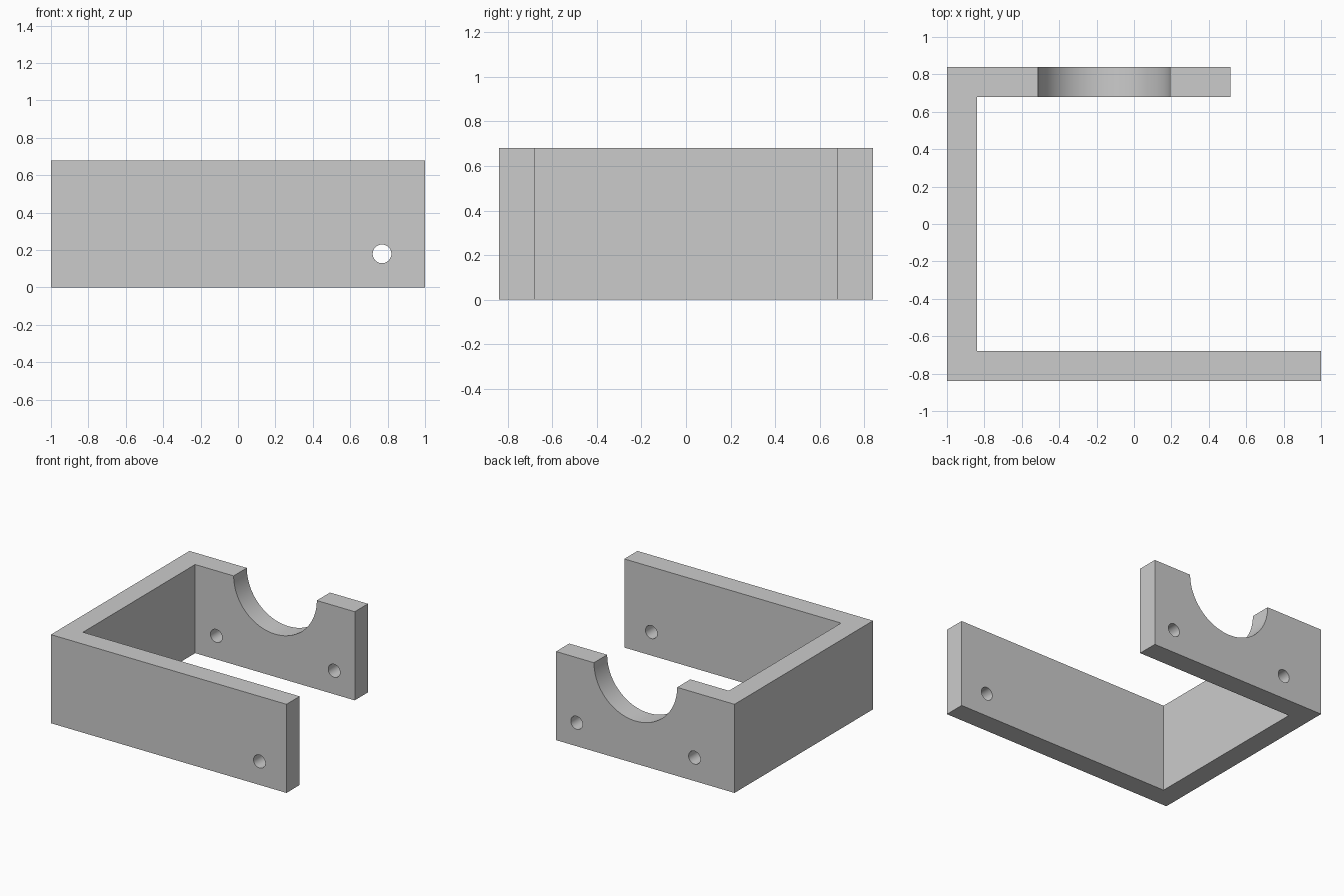
import bpy
import bmesh
from math import radians, pi
from mathutils import Matrix

cube = bpy.data.objects.get("Cube")
if cube:
    bpy.data.objects.remove(cube, do_unlink=True)

HEIGHT, WALL, HALF_DEPTH = 0.68, 0.16, 0.84
BACK_END = 0.515
NOTCH_X, NOTCH_R = -0.16, 0.353
HOLE_Z, HOLE_R = 0.18, 0.05

grey = bpy.data.materials.new("plain grey")
grey.use_nodes = True
colour = (0.6, 0.6, 0.6, 1)
grey.diffuse_color = colour
grey.node_tree.nodes["Principled BSDF"].inputs["Base Color"].default_value = colour


def add_object(name, bm):
    bmesh.ops.recalc_face_normals(bm, faces=bm.faces)
    mesh = bpy.data.meshes.new(name)
    bm.to_mesh(mesh)
    bm.free()
    mesh.materials.append(grey)
    obj = bpy.data.objects.new(name, mesh)
    bpy.context.collection.objects.link(obj)
    return obj


def bore(target, name, x, y, z, radius, sides):
    """Cut a round bore along y through one wall."""
    bm = bmesh.new()
    place = Matrix.Translation((x, y, z)) @ Matrix.Rotation(pi / 2, 4, "X")
    bmesh.ops.create_cone(bm, cap_ends=True, segments=sides, radius1=radius,
                          radius2=radius, depth=WALL * 2, matrix=place)
    cutter = add_object(name, bm)
    cutter.hide_render = True
    cutter.hide_set(True)
    cut = target.modifiers.new(name, "BOOLEAN")
    cut.operation = "DIFFERENCE"
    cut.solver = "EXACT"
    cut.object = cutter
    return cutter


# Three-walled bracket, extruded from its plan outline
inner = HALF_DEPTH - WALL
outline = [(-1, -HALF_DEPTH), (1, -HALF_DEPTH), (1, -inner), (WALL - 1, -inner),
           (WALL - 1, inner), (BACK_END, inner), (BACK_END, HALF_DEPTH), (-1, HALF_DEPTH)]
bm = bmesh.new()
base = bm.faces.new([bm.verts.new((x, y, 0)) for x, y in outline])
top = bmesh.ops.extrude_face_region(bm, geom=[base])["geom"]
bmesh.ops.translate(bm, vec=(0, 0, HEIGHT),
                    verts=[v for v in top if isinstance(v, bmesh.types.BMVert)])
bracket = add_object("bracket", bm)

# Half-round notch in the back wall, and the screw holes
wall_y = HALF_DEPTH - WALL / 2
cutters = [bore(bracket, "notch_cutter", NOTCH_X, wall_y, HEIGHT, NOTCH_R, 96)]
for name, x, y in (("front_hole_cutter", 0.77, -wall_y),
                   ("back_right_hole_cutter", NOTCH_X - 0.5, wall_y),
                   ("back_left_hole_cutter", NOTCH_X + 0.5, wall_y)):
    cutters.append(bore(bracket, name, x, y, HOLE_Z, HOLE_R, 40))

# Apply the cuts, then smooth only the round surfaces
bpy.ops.object.select_all(action="DESELECT")
bracket.select_set(True)
bpy.context.view_layer.objects.active = bracket
for modifier in list(bracket.modifiers):
    bpy.ops.object.modifier_apply(modifier=modifier.name)
for cutter in cutters:
    bpy.data.objects.remove(cutter, do_unlink=True)
bpy.ops.object.shade_smooth_by_angle(angle=radians(30))
